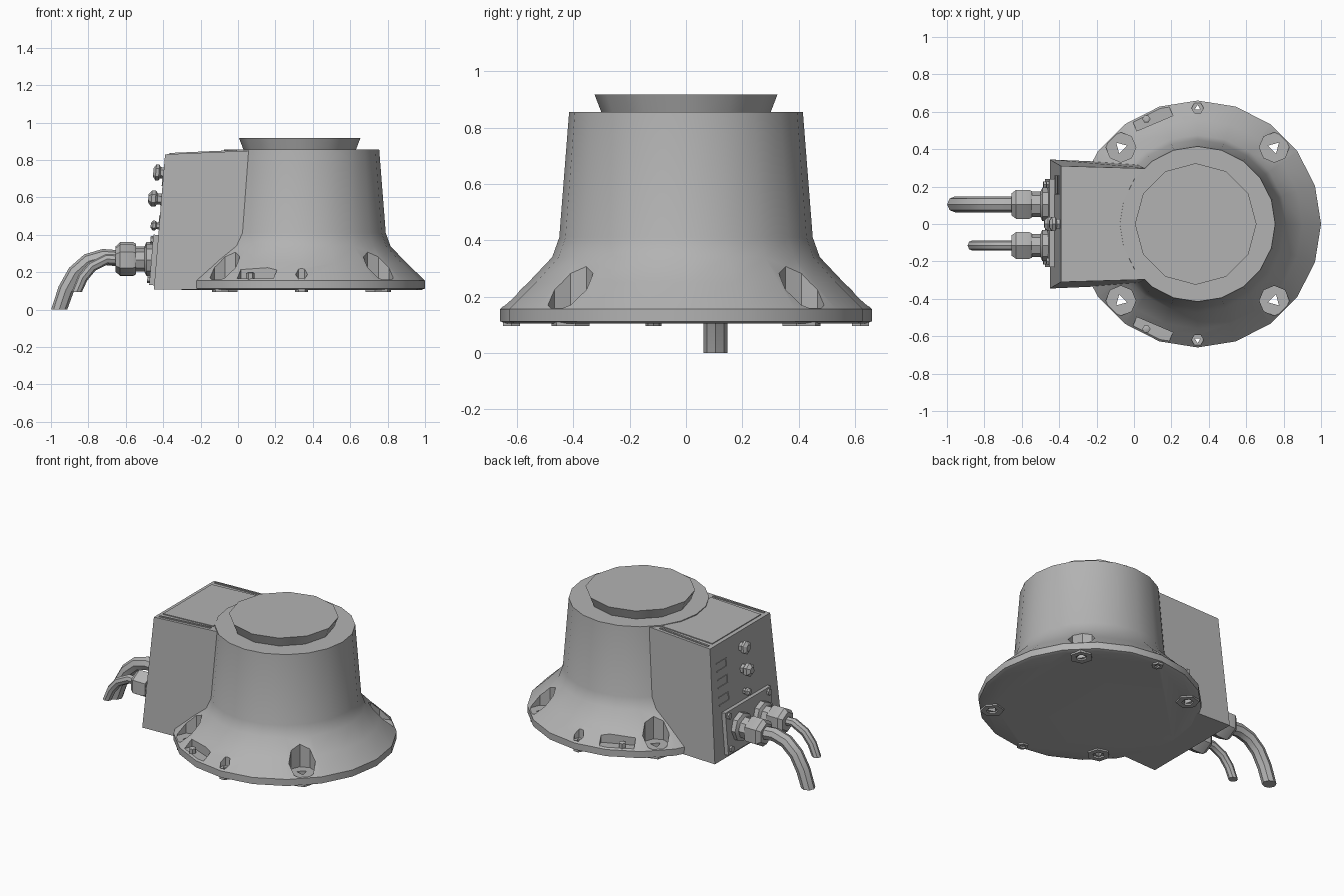
import bpy, bmesh, math
from mathutils import Matrix, Vector

cube = bpy.data.objects.get("Cube")
if cube:
    bpy.data.objects.remove(cube, do_unlink=True)

grey = bpy.data.materials.new("cast_grey")
grey.use_nodes = True
colour = (0.45, 0.45, 0.45, 1)
grey.diffuse_color = colour
grey.node_tree.nodes["Principled BSDF"].inputs["Base Color"].default_value = colour

AXIS = 0.34                      # x of the round body's centre
LEAN = math.atan(0.06 / 0.725)   # backward lean of the connector face
OUT = -math.pi / 2               # turns local z to point along -x


def face_x(z):
    return -0.45 + math.tan(LEAN) * (z - 0.105)


def finish(name, bm, loc=(0, 0, 0), ry=0, rz=0, angle=30):
    bmesh.ops.recalc_face_normals(bm, faces=bm.faces)
    me = bpy.data.meshes.new(name)
    bm.to_mesh(me)
    bm.free()
    me.transform(Matrix.Translation(loc) @ Matrix.Rotation(rz, 4, 'Z') @ Matrix.Rotation(ry, 4, 'Y'))
    me.materials.append(grey)
    me.shade_smooth()
    me.set_sharp_from_angle(angle=math.radians(angle))
    ob = bpy.data.objects.new(name, me)
    bpy.context.collection.objects.link(ob)
    return ob


def lathe(name, profile, n, loc, ry=0, rz=0, ring=False):
    """Turn (radius, height) points round z; ring joins the last point to the first."""
    bm = bmesh.new()
    loops = [[bm.verts.new((r * math.cos(math.tau * i / n), r * math.sin(math.tau * i / n), z))
              for i in range(n)] for r, z in profile]
    pairs = list(zip(loops, loops[1:]))
    if ring:
        pairs.append((loops[-1], loops[0]))
    else:
        bm.faces.new(loops[0])
        bm.faces.new(loops[-1])
    for a, b in pairs:
        for i in range(n):
            j = (i + 1) % n
            bm.faces.new((a[i], a[j], b[j], b[i]))
    return finish(name, bm, loc, ry, rz)


def block(name, size, loc, ry=0, rz=0):
    bm = bmesh.new()
    bmesh.ops.create_cube(bm, size=1)
    bmesh.ops.scale(bm, vec=size, verts=bm.verts)
    return finish(name, bm, loc, ry, rz)


def cut(target, cutter):
    cutter.hide_render = True
    mod = target.modifiers.new("cut", 'BOOLEAN')
    mod.operation, mod.solver, mod.object = 'DIFFERENCE', 'EXACT', cutter
    bpy.context.view_layer.objects.active = target
    bpy.ops.object.modifier_apply(modifier=mod.name)
    bpy.data.objects.remove(cutter, do_unlink=True)


def around(angle, radius, z):
    return (AXIS + radius * math.cos(angle), radius * math.sin(angle), z)


# Flared round body with its mounting flange
body = lathe("flared_body", [(0.64, 0.105), (0.66, 0.112), (0.66, 0.155), (0.56, 0.25), (0.475, 0.34),
                             (0.45, 0.41), (0.415, 0.855)], 20, (AXIS, 0, 0))
lathe("top_disc", [(0.295, 0.84), (0.325, 0.918)], 12, (AXIS - 0.01, 0, 0))

# Four bolt pockets, with pads under the flange
for k in range(4):
    a = math.radians(45 + 90 * k)
    cut(body, lathe("pocket_cutter", [(0.08, 0.16), (0.08, 0.6)], 8, around(a, 0.58, 0), rz=a))
    cut(body, lathe("hole_cutter", [(0.035, 0.05), (0.035, 0.3)], 3, around(a, 0.58, 0), rz=a))
    lathe("bolt_pad", [(0.035, 0.095), (0.07, 0.095), (0.07, 0.11), (0.035, 0.11)], 6,
          around(a, 0.58, 0), rz=a, ring=True)

# Small dowel holes and notched pockets on both sides
for s in (1, -1):
    a = s * math.pi / 2
    cut(body, lathe("dowel_cutter", [(0.032, 0.16), (0.032, 0.4)], 6, around(a, 0.62, 0)))
    cut(body, lathe("dowel_hole_cutter", [(0.018, 0.05), (0.018, 0.3)], 3, around(a, 0.62, 0), rz=a))
    lathe("dowel_pad", [(0.018, 0.095), (0.035, 0.095), (0.035, 0.11), (0.018, 0.11)], 6,
          around(a, 0.62, 0), ring=True)
    a = s * math.radians(113)
    cut(body, block("notch_cutter", (0.12, 0.21, 0.3), around(a, 0.645, 0.315), rz=a))
    a = s * math.radians(116)
    lathe("ground_screw", [(0.022, 0.15), (0.022, 0.195), (0.012, 0.2)], 6, around(a, 0.625, 0))
body.data.shade_smooth()
body.data.set_sharp_from_angle(angle=math.radians(30))

# Connector housing: a tapered box running into the body
bm = bmesh.new()
bmesh.ops.create_cube(bm, size=2)
for v in bm.verts:
    top, back, side = v.co.z > 0, v.co.x < 0, v.co.y
    if top:
        v.co = Vector((-0.39, side * 0.31, 0.83)) if back else Vector((0.12, side * 0.295, 0.852))
    else:
        v.co = Vector((-0.45, side * 0.345, 0.107)) if back else Vector((0.12, side * 0.32, 0.107))
finish("connector_housing", bm)

# Thin cover on the housing and the lip round it
SLOPE = -math.atan(0.022 / 0.51)
block("housing_cover", (0.36, 0.5, 0.008), (-0.185, 0, 0.8405), ry=SLOPE)
for s in (1, -1):
    block("cover_lip", (0.36, 0.012, 0.009), (-0.185, s * 0.28, 0.8405), ry=SLOPE, rz=-s * 0.04)

# Connector plate with corner screws
block("connector_plate", (0.03, 0.47, 0.27), (face_x(0.265) - 0.012, 0.005, 0.265), ry=LEAN)
for y in (-0.2, 0.21):
    for z in (0.16, 0.37):
        lathe("plate_screw", [(0.02, 0), (0.02, 0.04)], 6, (face_x(z), y, z), ry=OUT + LEAN)

# Cable glands and bent cables
CABLES = {
    "large": (0.105, 0.27, 0.09, 0.043, [(-0.6, 0.275), (-0.72, 0.285), (-0.8, 0.262), (-0.87, 0.2),
                                         (-0.92, 0.11), (-0.956, 0.004)]),
    "small": (-0.115, 0.265, 0.083, 0.028, [(-0.6, 0.265), (-0.7, 0.27), (-0.78, 0.23), (-0.83, 0.17),
                                            (-0.862, 0.095)]),
}
for size, (y, z, r, thick, path) in CABLES.items():
    lathe(size + "_gland_base", [(r, 0), (r, 0.05), (r * 0.75, 0.06), (r * 0.75, 0.13)], 8,
          (-0.44, y, z), ry=OUT)
    lathe(size + "_gland_nut", [(r * 0.9, 0), (r, 0.015), (r, 0.085), (r * 0.75, 0.11)], 6,
          (-0.545, y, z), ry=OUT)
    bm = bmesh.new()
    last = None
    for i, (px, pz) in enumerate(path):
        a, b = path[max(i - 1, 0)], path[min(i + 1, len(path) - 1)]
        t = Vector((b[0] - a[0], 0, b[1] - a[1])).normalized()
        if pz < 0.1:             # cable ends are cut level
            t = Vector((0, 0, -1))
        u = Vector((-t.z, 0, t.x))
        loop = [bm.verts.new(Vector((px, y, pz)) + thick * (u * math.cos(k * math.tau / 8)
                + Vector((0, 1, 0)) * math.sin(k * math.tau / 8))) for k in range(8)]
        if last:
            for k in range(8):
                bm.faces.new((last[k], last[k - 1], loop[k - 1], loop[k]))
        else:
            bm.faces.new(loop)
        last = loop
    bm.faces.new(last)
    bmesh.ops.translate(bm, verts=bm.verts, vec=(0, 0, -0.004 if size == "large" else 0))
    finish(size + "_cable", bm, angle=35)

# Round fittings up the middle of the connector face
for z, r, depth in ((0.73, 0.043, 0.055), (0.59, 0.043, 0.07), (0.447, 0.026, 0.045)):
    lathe("face_fitting", [(r * 0.7, -0.01), (r * 0.7, depth * 0.3), (r, depth * 0.45), (r, depth * 0.75),
                           (r * 0.5, depth)], 6, (face_x(z), 0.0, z), ry=OUT + LEAN)

# Thin bracket-shaped marks beside the fittings
for z in (0.69, 0.585, 0.475):
    for dz in (-0.025, 0.025):
        block("mark_bar", (0.008, 0.1, 0.007), (face_x(z + dz), 0.21, z + dz), ry=LEAN)
    block("mark_end", (0.008, 0.007, 0.057), (face_x(z), 0.16, z), ry=LEAN)
